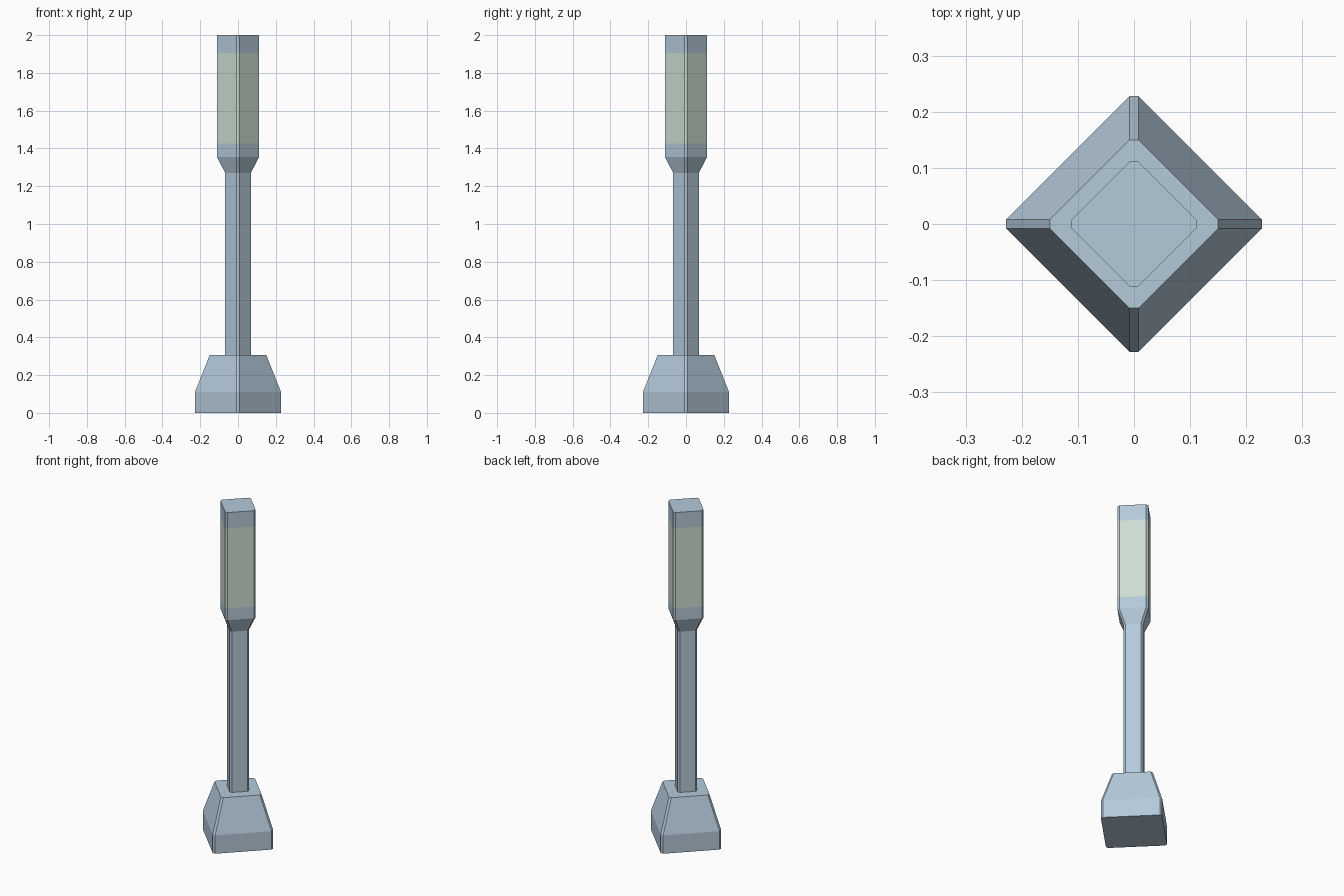
import bpy
import bmesh

cube = bpy.data.objects.get("Cube")
if cube:
    bpy.data.objects.remove(cube, do_unlink=True)

CHAMFER = 0.008


def make_material(name, rgb):
    mat = bpy.data.materials.new(name)
    mat.use_nodes = True
    mat.diffuse_color = (*rgb, 1)
    mat.node_tree.nodes["Principled BSDF"].inputs["Base Color"].default_value = (*rgb, 1)
    return mat


metal = make_material("pale blue metal", (0.46, 0.59, 0.70))
glass = make_material("pale green lamp", (0.61, 0.73, 0.65))


def diamond_ring(bm, radius, z):
    """Diamond cross-section with narrow chamfered corners."""
    r, c = radius, CHAMFER
    points = [(r, -c), (r, c), (c, r), (-c, r), (-r, c), (-r, -c), (-c, -r), (c, -r)]
    return [bm.verts.new((x, y, z)) for x, y in points]


def diamond_part(name, profile, lamp_band=None):
    """Stack diamond rings along a (radius, height) profile and cap both ends."""
    bm = bmesh.new()
    rings = [diamond_ring(bm, r, z) for r, z in profile]
    for low, high in zip(rings, rings[1:]):
        for i in range(len(low)):
            j = (i + 1) % len(low)
            bm.faces.new((low[i], low[j], high[j], high[i]))
    bm.faces.new(rings[0][::-1])
    bm.faces.new(rings[-1])
    # Lamp band is chosen by height
    if lamp_band:
        for face in bm.faces:
            if lamp_band[0] < face.calc_center_median().z < lamp_band[1]:
                face.material_index = 1
    mesh = bpy.data.meshes.new(name)
    bm.to_mesh(mesh)
    bm.free()
    mesh.materials.append(metal)
    if lamp_band:
        mesh.materials.append(glass)
    obj = bpy.data.objects.new(name, mesh)
    bpy.context.collection.objects.link(obj)
    return obj


# Tapered foot, slim post and lamp head
diamond_part("base", [(0.228, 0), (0.228, 0.11), (0.15, 0.306)])
diamond_part("post", [(0.068, 0.30), (0.068, 1.27)])
diamond_part("lamp_head",
             [(0.068, 1.27), (0.111, 1.355), (0.111, 1.425), (0.111, 1.905), (0.111, 2)],
             lamp_band=(1.43, 1.9))
